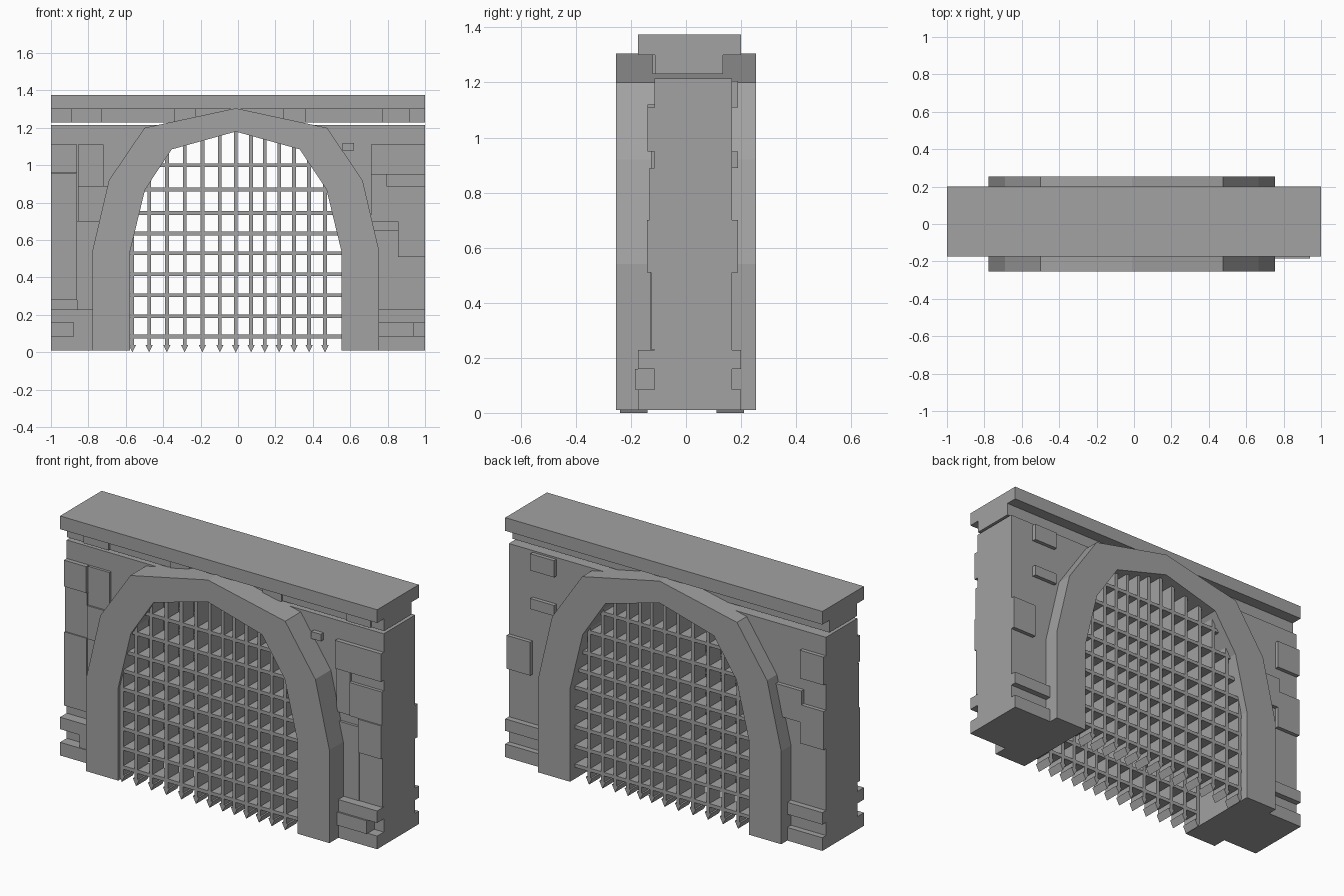
import bpy
import bmesh

cube = bpy.data.objects.get("Cube")
if cube:
    bpy.data.objects.remove(cube, do_unlink=True)

GREY = (0.36, 0.36, 0.36, 1)
stone = bpy.data.materials.new("grey_stone")
stone.use_nodes = True
stone.diffuse_color = GREY
stone.node_tree.nodes["Principled BSDF"].inputs["Base Color"].default_value = GREY


def prism(bm, outline, y0, y1):
    """Extrude an x-z outline from y0 to y1."""
    face = bm.faces.new([bm.verts.new((x, y0, z)) for x, z in outline])
    out = bmesh.ops.extrude_face_region(bm, geom=[face], use_keep_orig=True)
    verts = [v for v in out["geom"] if isinstance(v, bmesh.types.BMVert)]
    bmesh.ops.translate(bm, verts=verts, vec=(0, y1 - y0, 0))


def box(bm, x0, x1, z0, z1, y0, y1):
    prism(bm, [(x0, z0), (x1, z0), (x1, z1), (x0, z1)], y0, y1)


def finish(name, bm):
    bmesh.ops.recalc_face_normals(bm, faces=bm.faces)
    mesh = bpy.data.meshes.new(name)
    bm.to_mesh(mesh)
    bm.free()
    mesh.materials.append(stone)
    obj = bpy.data.objects.new(name, mesh)
    bpy.context.collection.objects.link(obj)


def lerp_at(points, value, key):
    """Read the other coordinate of a half profile at a given value."""
    points = sorted(points, key=lambda p: p[key])
    for a, b in zip(points, points[1:]):
        if a[key] <= value <= b[key]:
            t = (value - a[key]) / max(b[key] - a[key], 1e-6)
            return a[1 - key] + t * (b[1 - key] - a[1 - key])
    return points[-1][1 - key]


# Arch: half profiles as (half width, height), mirrored about the arch centre
CX = -0.012
outer = [(0.767, 0.01), (0.767, 0.54), (0.678, 0.92), (0.488, 1.20), (0, 1.305)]
inner = [(0.565, 0.01), (0.565, 0.54), (0.485, 0.87), (0.342, 1.085), (0, 1.18)]


def full(half):
    return [(CX - x, z) for x, z in half] + [(CX + x, z) for x, z in half[-2::-1]]


bm = bmesh.new()
prism(bm, full(outer) + full(inner)[::-1], -0.255, 0.255)
finish("arch", bm)

# Wall on each side of the arch, its inner edge buried in the arch
middle = [((a[0] + b[0]) / 2, (a[1] + b[1]) / 2) for a, b in zip(outer, inner)]
for side, name in ((-1, "right_wall"), (1, "left_wall")):
    bm = bmesh.new()
    edge = [(CX + side * x, z) for x, z in middle[:-1]]
    prism(bm, edge + [(side * 0.2, 1.215), (side, 1.215), (side, 0.05)], -0.115, 0.167)
    finish(name, bm)

    # Stepped base courses with a recessed joint between
    bm = bmesh.new()
    x0, x1 = sorted((side * 0.7, side))
    box(bm, x0, x1, 0.01, 0.085, -0.175, 0.2)
    box(bm, x0, x1, 0.085, 0.16, -0.112, 0.135)
    box(bm, x0, x1, 0.16, 0.228, -0.175, 0.2)
    finish(name + "_base", bm)

# Raised stones: x0, x1, z0, z1, projection
front_stones = [
    (-1, -0.86, 0.96, 1.11, 0.025), (-0.855, -0.72, 0.89, 1.11, 0.015),
    (-1, -0.86, 0.70, 0.955, 0.015), (-0.855, -0.68, 0.70, 0.89, 0.025),
    (-1, -0.86, 0.28, 0.70, 0.022), (-0.86, -0.7, 0.23, 0.70, 0.012),
    (0.71, 1, 0.95, 1.11, 0.025), (0.71, 0.795, 0.70, 0.95, 0.012),
    (0.795, 1, 0.70, 0.89, 0.018), (0.72, 0.855, 0.23, 0.65, 0.015),
    (0.855, 1, 0.51, 0.70, 0.026), (0.855, 1, 0.23, 0.51, 0.012),
    (0.56, 0.62, 1.08, 1.12, 0.025),
    (0.75, 0.94, 0.085, 0.16, 0.07), (-0.88, -0.7, 0.085, 0.16, 0.055),
]
back_stones = [
    (0.70, 0.85, 1.11, 1.205, 0.022), (0.70, 0.85, 0.89, 0.95, 0.022),
    (0.85, 1, 0.51, 0.70, 0.022),
    (-1, -0.85, 0.95, 1.11, 0.022), (-0.86, -0.68, 0.70, 0.88, 0.022),
    (-1, -0.85, 0.58, 0.80, 0.022),
]
bm = bmesh.new()
for x0, x1, z0, z1, out in front_stones:
    box(bm, x0, x1, z0, z1, -0.115 - out, -0.1)
finish("front_stones", bm)
bm = bmesh.new()
for x0, x1, z0, z1, out in back_stones:
    box(bm, x0, x1, z0, z1, 0.15, 0.167 + out)
finish("back_stones", bm)

# Coping slab on a narrower band of bricks
bm = bmesh.new()
box(bm, -1, 1, 1.30, 1.375, -0.175, 0.2)
finish("coping", bm)
bm = bmesh.new()
box(bm, -1, 1, 1.23, 1.30, -0.112, 0.135)
for x0, x1 in ((-0.89, -0.73), (-0.34, -0.225), (0.24, 0.36), (0.77, 0.92)):
    box(bm, x0, x1, 1.23, 1.30, -0.122, -0.1)
finish("coping_band", bm)

# Two identical gratings with spiked feet, one near each face of the arch
bar_x = [-0.565, -0.475, -0.38, -0.285, -0.19, -0.097, -0.012,
         0.07, 0.143, 0.22, 0.3, 0.38, 0.465]
rail_z = [0.085, 0.193, 0.305, 0.417, 0.53, 0.635, 0.745, 0.87, 1.0]
R = 0.01
for name, y0, y1 in (("front", -0.24, -0.14), ("back", 0.11, 0.21)):
    bm = bmesh.new()
    for x in bar_x:
        top = lerp_at(inner[1:], min(abs(x - CX), 0.56), 0) + 0.03
        box(bm, x - R, x + R, 0.035, top, y0, y1)
    finish(name + "_grating_bars", bm)
    bm = bmesh.new()
    for z in rail_z:
        half = lerp_at(inner, z, 1) + 0.02
        box(bm, CX - half, CX + half, z - R, z + R, y0, y1)
    finish(name + "_grating_rails", bm)
    bm = bmesh.new()
    for x in bar_x:
        prism(bm, [(x - 0.02, 0.04), (x, 0), (x + 0.02, 0.04)], y0, y1)
    finish(name + "_grating_spikes", bm)
